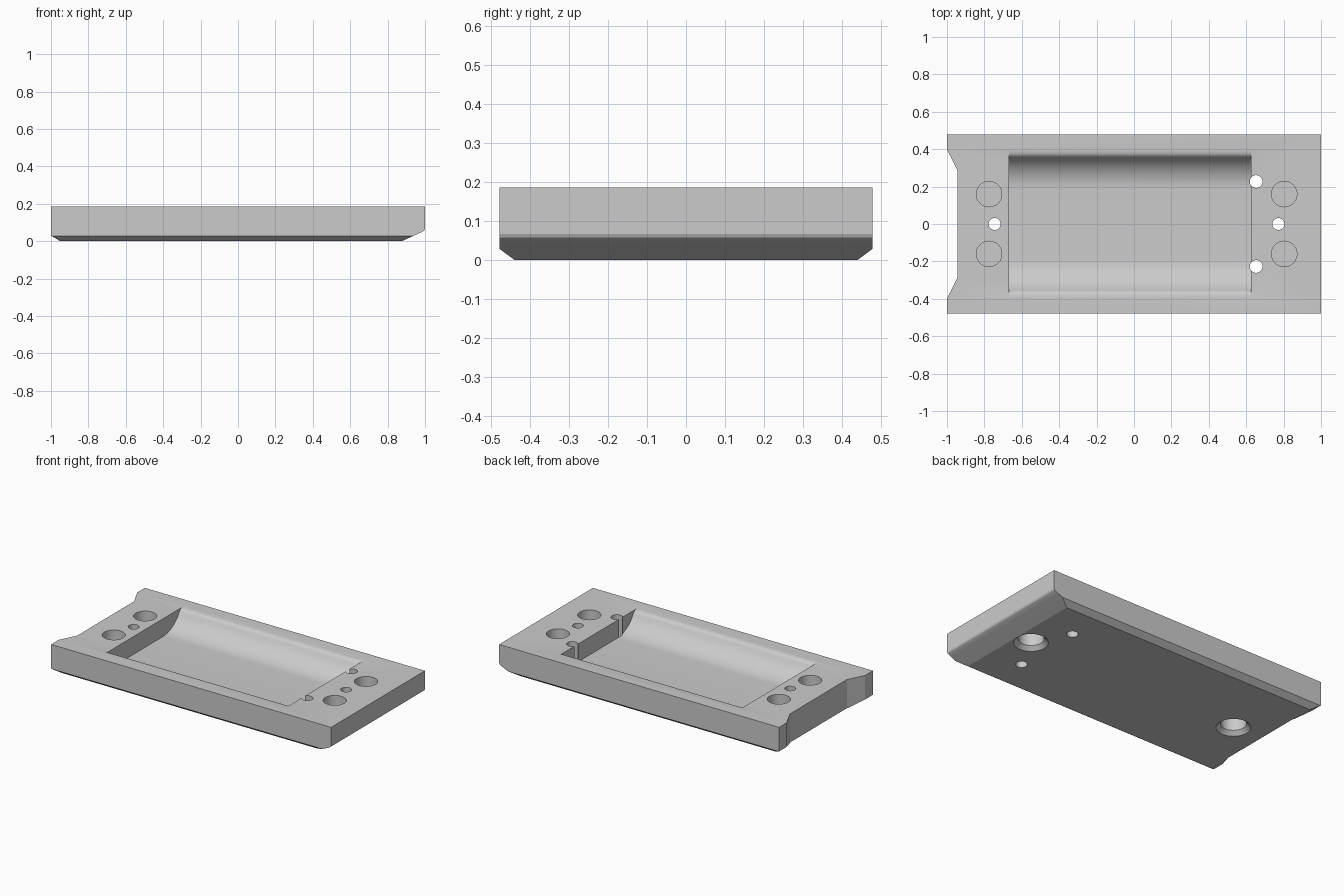
import bpy, bmesh, math
from mathutils import Vector

cube = bpy.data.objects.get("Cube")
if cube:
    bpy.data.objects.remove(cube, do_unlink=True)

grey = bpy.data.materials.new("plain_grey")
grey.use_nodes = True
colour = (0.6, 0.6, 0.6, 1)
grey.diffuse_color = colour
grey.node_tree.nodes["Principled BSDF"].inputs["Base Color"].default_value = colour

TOP, HALF = 0.185, 0.478


def make_object(name, bm):
    bmesh.ops.recalc_face_normals(bm, faces=bm.faces)
    mesh = bpy.data.meshes.new(name)
    bm.to_mesh(mesh)
    bm.free()
    mesh.materials.append(grey)
    obj = bpy.data.objects.new(name, mesh)
    bpy.context.collection.objects.link(obj)
    return obj


def prism(name, points, place, start, end):
    """Extrude a 2D outline; place(a, b, t) turns it into 3D."""
    bm = bmesh.new()
    face = bm.faces.new([bm.verts.new(place(a, b, start)) for a, b in points])
    new = bmesh.ops.extrude_face_region(bm, geom=[face])["geom"]
    shift = Vector(place(0, 0, end)) - Vector(place(0, 0, start))
    bmesh.ops.translate(bm, vec=shift, verts=[v for v in new if isinstance(v, bmesh.types.BMVert)])
    return make_object(name, bm)


def lathe(name, profile, x, y, sides=48):
    """Turned solid from (radius, height) points."""
    bm = bmesh.new()
    rings = []
    for r, z in profile:
        angles = [math.tau * i / sides for i in range(sides)]
        rings.append([bm.verts.new((x + r * math.cos(a), y + r * math.sin(a), z)) for a in angles])
    for low, high in zip(rings, rings[1:]):
        for i in range(sides):
            j = (i + 1) % sides
            bm.faces.new((low[i], low[j], high[j], high[i]))
    bm.faces.new(rings[0])
    bm.faces.new(rings[-1])
    return make_object(name, bm)


def along_x(a, b, t):
    return (t, a, b)


def along_y(a, b, t):
    return (a, t, b)


def along_z(a, b, t):
    return (a, b, t)


# Plate body with its chamfered right end and rounded, sloping left end
side = [(-1, TOP), (-1, 0.03), (-0.95, 0), (0.875, 0), (0.97, 0.043),
        (0.985, 0.05), (0.996, 0.058), (1, 0.067), (1, TOP)]
plate = prism("base_plate", side, along_y, -HALF, HALF)
cutters = []

# Chamfers along the long lower edges
for s in (-1, 1):
    wedge = [(s * 0.44, 0), (s * HALF, 0.028), (s * 0.55, 0.081), (s * 0.55, -0.081)]
    cutters.append(prism("edge_chamfer_cutter", wedge, along_x, -1.2, 1.2))

# Tapered notch in the right end
notch = [(-1.1, 0.62), (-0.945, 0.29), (-0.945, -0.29), (-1.1, -0.62)]
notch[0], notch[3] = (-1.055, 0.51), (-1.055, -0.51)
cutters.append(prism("end_notch_cutter", notch, along_z, -0.2, 0.4))

# Coved tray: rounded lip, then a wide hollow running into a flat floor
lip, hollow, steep, floor = 0.04, 0.19, math.radians(60), 0.07
inner = 0.39 - (lip + hollow) * math.sin(steep)
cove = []
for i in range(13):
    a = steep * i / 12
    cove.append((inner + hollow * math.sin(a), floor + hollow * (1 - math.cos(a))))
for i in range(1, 6):
    a = steep + (math.radians(18) - steep) * i / 5
    cove.append((0.39 - lip * math.sin(a), TOP - lip * (1 - math.cos(a))))
cove += [(0.39, TOP), (0.39, 0.3)]
tray = cove + [(-y, z) for y, z in reversed(cove)]
cutters.append(prism("tray_cutter", tray, along_x, -0.668, 0.625))

# Screw holes, countersunk and bored from below
for x in (-0.745, 0.772):
    screw = [(0.12, -0.02), (0.075, 0.025), (0.075, 0.1), (0.032, 0.1), (0.032, 0.3)]
    cutters.append(lathe("screw_hole_cutter", screw, x, 0))

# Blind round pockets and pin holes
for y in (-1, 1):
    for x in (-0.775, 0.803):
        cutters.append(lathe("round_pocket_cutter", [(0.068, 0.08), (0.068, 0.3)], x, y * 0.16))
    cutters.append(lathe("pin_hole_cutter", [(0.034, -0.1), (0.034, 0.3)], 0.653, y * 0.227))

for cutter in cutters:
    mod = plate.modifiers.new(cutter.name, "BOOLEAN")
    mod.operation, mod.solver, mod.object = "DIFFERENCE", "EXACT", cutter

# Bake the cuts and drop the cutters
bpy.context.view_layer.update()
graph = bpy.context.evaluated_depsgraph_get()
cut_mesh = bpy.data.meshes.new_from_object(plate.evaluated_get(graph))
plate.modifiers.clear()
plate.data = cut_mesh
for cutter in cutters:
    bpy.data.objects.remove(cutter, do_unlink=True)

bpy.ops.object.select_all(action="DESELECT")
plate.select_set(True)
bpy.context.view_layer.objects.active = plate
bpy.ops.object.shade_smooth_by_angle(angle=math.radians(15))
